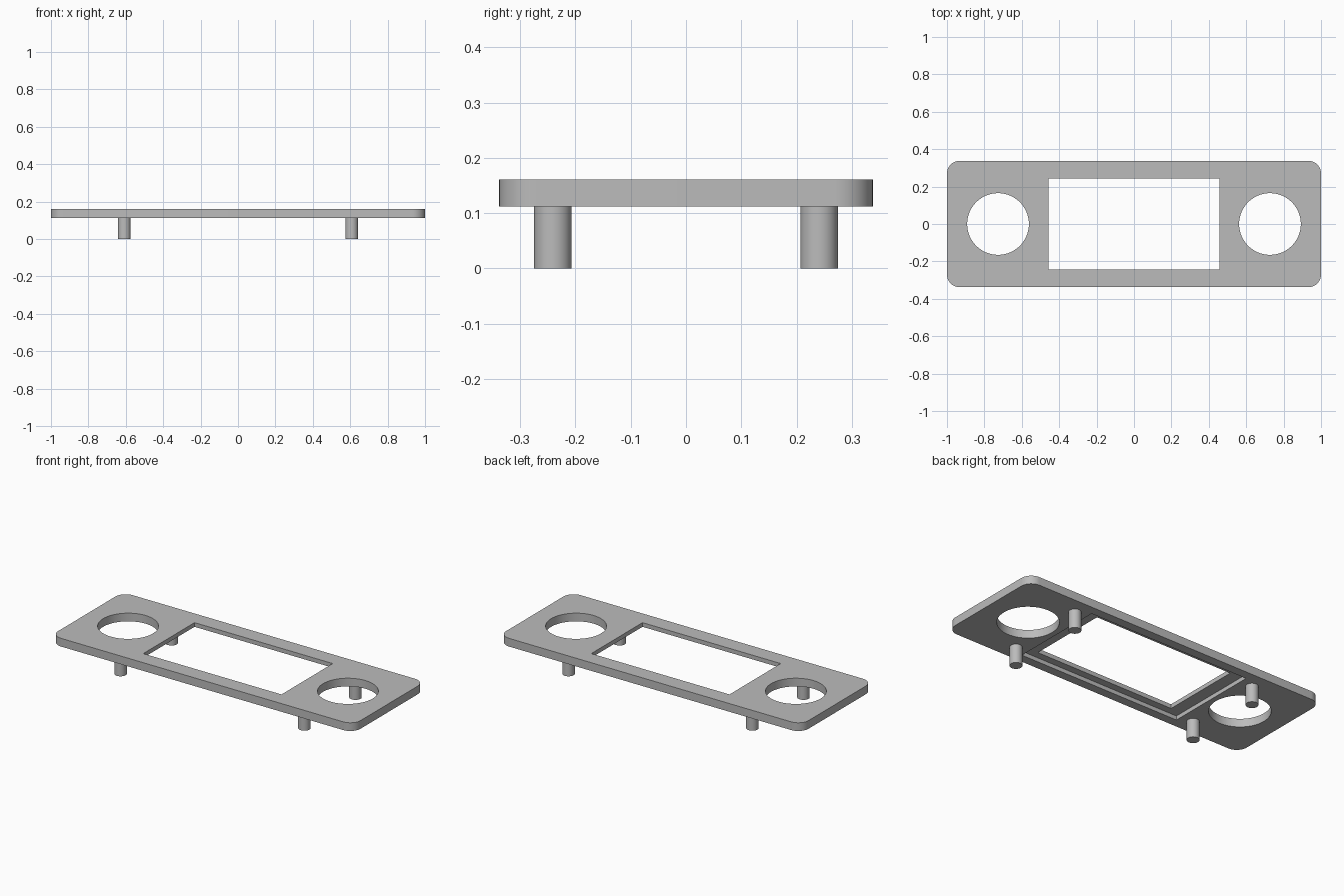
import bpy
import bmesh
from math import cos, sin, pi, radians

cube = bpy.data.objects.get("Cube")
if cube:
    bpy.data.objects.remove(cube, do_unlink=True)

BOTTOM, TOP, LEDGE = 0.112, 0.161, 0.136

grey = bpy.data.materials.new("light grey")
grey.use_nodes = True
colour = (0.5, 0.5, 0.5, 1)
grey.diffuse_color = colour
grey.node_tree.nodes["Principled BSDF"].inputs["Base Color"].default_value = colour


def arc(cx, cy, r, start, sweep, steps):
    return [(cx + r * cos(start + sweep * i / steps),
             cy + r * sin(start + sweep * i / steps)) for i in range(steps + 1)]


def circle(cx, cy, r, steps=64):
    return arc(cx, cy, r, 0, 2 * pi, steps)[:-1]


def rectangle(x, y):
    return [(-x, -y), (x, -y), (x, y), (-x, y)]


def rounded_rectangle(x, y, r):
    points = []
    for k, (sx, sy) in enumerate([(1, 1), (-1, 1), (-1, -1), (1, -1)]):
        points += arc(sx * (x - r), sy * (y - r), r, k * pi / 2, pi / 2, 12)
    return points


def prism(name, outline, z0, z1):
    """Extrude a flat outline between two heights."""
    bm = bmesh.new()
    base = bm.faces.new([bm.verts.new((x, y, z0)) for x, y in outline])
    grown = bmesh.ops.extrude_face_region(bm, geom=[base], use_keep_orig=True)
    for v in grown["geom"]:
        if isinstance(v, bmesh.types.BMVert):
            v.co.z = z1
    bmesh.ops.recalc_face_normals(bm, faces=bm.faces)
    mesh = bpy.data.meshes.new(name)
    bm.to_mesh(mesh)
    bm.free()
    mesh.materials.append(grey)
    obj = bpy.data.objects.new(name, mesh)
    bpy.context.collection.objects.link(obj)
    return obj


def activate(obj):
    bpy.ops.object.select_all(action='DESELECT')
    obj.select_set(True)
    bpy.context.view_layer.objects.active = obj


def cut(target, cutter):
    cutter.hide_render = True
    mod = target.modifiers.new("cut", 'BOOLEAN')
    mod.operation = 'DIFFERENCE'
    mod.solver = 'EXACT'
    mod.object = cutter
    activate(target)
    bpy.ops.object.modifier_apply(modifier=mod.name)
    bpy.data.objects.remove(cutter, do_unlink=True)


# Rounded face plate
plate = prism("face_plate", rounded_rectangle(1, 0.338, 0.068), BOTTOM, TOP)

# Window, with a shallow rebate around it on the underside
cut(plate, prism("window_cutter", rectangle(0.457, 0.242), 0, 0.3))
cut(plate, prism("rebate_cutter", rectangle(0.53, 0.285), 0, LEDGE))

# Round opening at each end
for side in (-1, 1):
    cut(plate, prism("round_cutter", circle(side * 0.727, 0, 0.165), 0, 0.3))

# Four mounting pegs
parts = [plate]
for x, side in ((-0.608, "right"), (0.608, "left")):
    for y, end in ((-0.241, "front"), (0.241, "back")):
        parts.append(prism(f"{end}_{side}_peg", circle(x, y, 0.034, 32),
                           0, BOTTOM + 0.002))

for part in parts:
    activate(part)
    bpy.ops.object.shade_smooth_by_angle(angle=radians(30))
